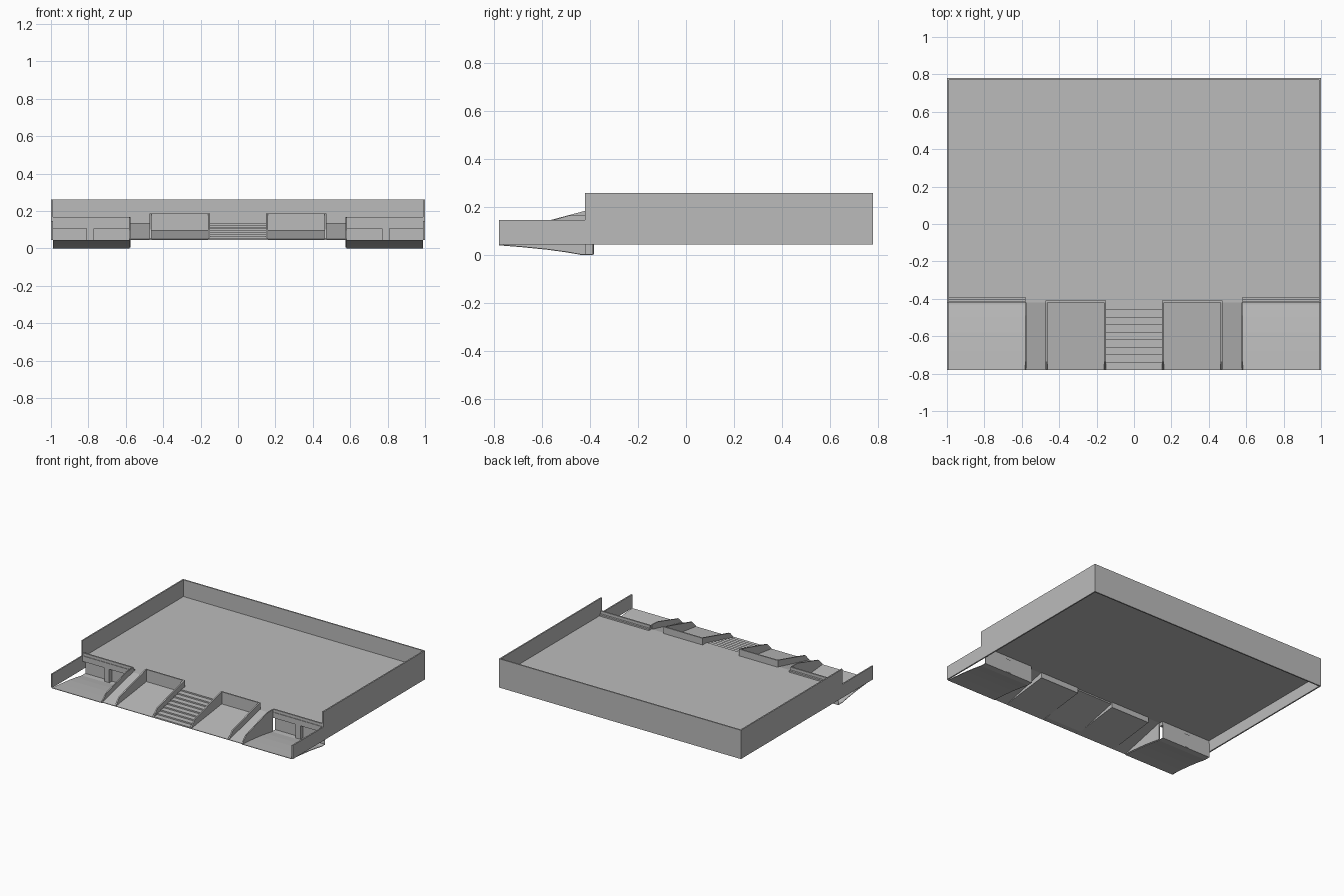
import bpy
import bmesh

cube = bpy.data.objects.get("Cube")
if cube:
    bpy.data.objects.remove(cube, do_unlink=True)

grey = bpy.data.materials.new("concrete_grey")
grey.use_nodes = True
COLOUR = (0.5, 0.5, 0.5, 1)
grey.diffuse_color = COLOUR
for node in grey.node_tree.nodes:
    if node.type == 'BSDF_PRINCIPLED':
        node.inputs["Base Color"].default_value = COLOUR
        node.inputs["Roughness"].default_value = 0.8

FRONT, EDGE, BACK = -0.78, -0.42, 0.78   # street line, terrace edge, rear
GROUND, FLOOR, TOP = 0.045, 0.135, 0.26
SHEET = 0.004


def prism(name, x0, x1, profile):
    """Extrude a (y, z) profile from x0 to x1."""
    bm = bmesh.new()
    face = bm.faces.new([bm.verts.new((x0, y, z)) for y, z in profile])
    new = bmesh.ops.extrude_face_region(bm, geom=[face])["geom"]
    bmesh.ops.translate(bm, vec=(x1 - x0, 0, 0),
                        verts=[v for v in new if isinstance(v, bmesh.types.BMVert)])
    bmesh.ops.recalc_face_normals(bm, faces=bm.faces)
    mesh = bpy.data.meshes.new(name)
    bm.to_mesh(mesh)
    bm.free()
    mesh.materials.append(grey)
    obj = bpy.data.objects.new(name, mesh)
    bpy.context.collection.objects.link(obj)
    return obj


def box(name, x0, x1, y0, y1, z0, z1):
    return prism(name, x0, x1, [(y0, z0), (y1, z0), (y1, z1), (y0, z1)])


def sheet(name, x0, x1, line):
    """Thin slab whose upper surface follows a (y, z) line."""
    return prism(name, x0, x1, line + [(y, z - SHEET) for y, z in reversed(line)])


# Terrace floor and rear wall
box("terrace_floor", -0.99, 0.99, EDGE, BACK - 0.01, FLOOR - SHEET, FLOOR)
box("rear_wall", -1, 1, BACK - 0.01, BACK, GROUND, TOP)

# Central stairs, open underneath
STEPS = 9
run, rise = (EDGE - FRONT) / STEPS, (FLOOR - GROUND) / STEPS
line = [(FRONT, GROUND)]
for i in range(STEPS):
    z = GROUND + (i + 1) * rise
    line += [(FRONT + i * run, z), (FRONT + (i + 1) * run, z)]
under = [(EDGE, FLOOR - rise - SHEET), (FRONT + run, GROUND)]
prism("stairs", -0.15, 0.15, line + under)

# Side profiles shared by both halves
drive = [(FRONT, GROUND), (-0.68, 0.037), (-0.58, 0.027), (-0.5, 0.016),
         (-0.43, SHEET), (-0.385, SHEET)]
bed_slope = [(FRONT, GROUND + SHEET), (EDGE, 0.095)]
curb_top = [(EDGE, 0.185), (-0.57, 0.145), (-0.735, 0.1), (FRONT, 0.052)]
fin_top = [(EDGE, 0.167), (-0.49, 0.165), (-0.735, 0.095), (FRONT, 0.05)]

for side, s in (("left", 1), ("right", -1)):
    # Outer wall, stepped down beside the driveway
    prism(side + "_outer_wall", s * 0.99, s,
          [(FRONT, GROUND), (BACK, GROUND), (BACK, TOP), (EDGE, TOP),
           (EDGE, 0.146), (FRONT, 0.146)])

    # Planter: sloping bed, two curbs and a back curb
    sheet(side + "_planter_bed", s * 0.15, s * 0.47, bed_slope)
    for part, x in (("inner", 0.15), ("outer", 0.463)):
        prism(f"{side}_planter_{part}_curb", s * x, s * (x + 0.01),
              [(FRONT, GROUND)] + [(EDGE, 0.091)] + curb_top)
    box(side + "_planter_back_curb", s * 0.15, s * 0.473,
        EDGE, EDGE + 0.01, 0.091, 0.185)

    # Walking ramp
    sheet(side + "_ramp", s * 0.473, s * 0.577,
          [(FRONT, GROUND + SHEET), (EDGE, FLOOR)])

    # Driveway sinking to the garage, with its dividing wall
    sheet(side + "_driveway", s * 0.58, s * 0.99, drive)
    prism(side + "_driveway_divider", s * 0.575, s * 0.583,
          drive[:-1] + [(EDGE, SHEET)] + fin_top)

    # Garage front: header, parapet, pillar and recessed door
    box(side + "_garage_header", s * 0.58, s * 0.99, EDGE, -0.39, 0.105, 0.146)
    box(side + "_parapet", s * 0.58, s * 0.99, EDGE + 0.004, -0.405, 0.146, 0.167)
    box(side + "_garage_pillar", s * 0.77, s * 0.81, EDGE, -0.383, SHEET, 0.105)
    box(side + "_garage_door", s * 0.58, s * 0.99, -0.389, -0.385, 0, 0.106)
